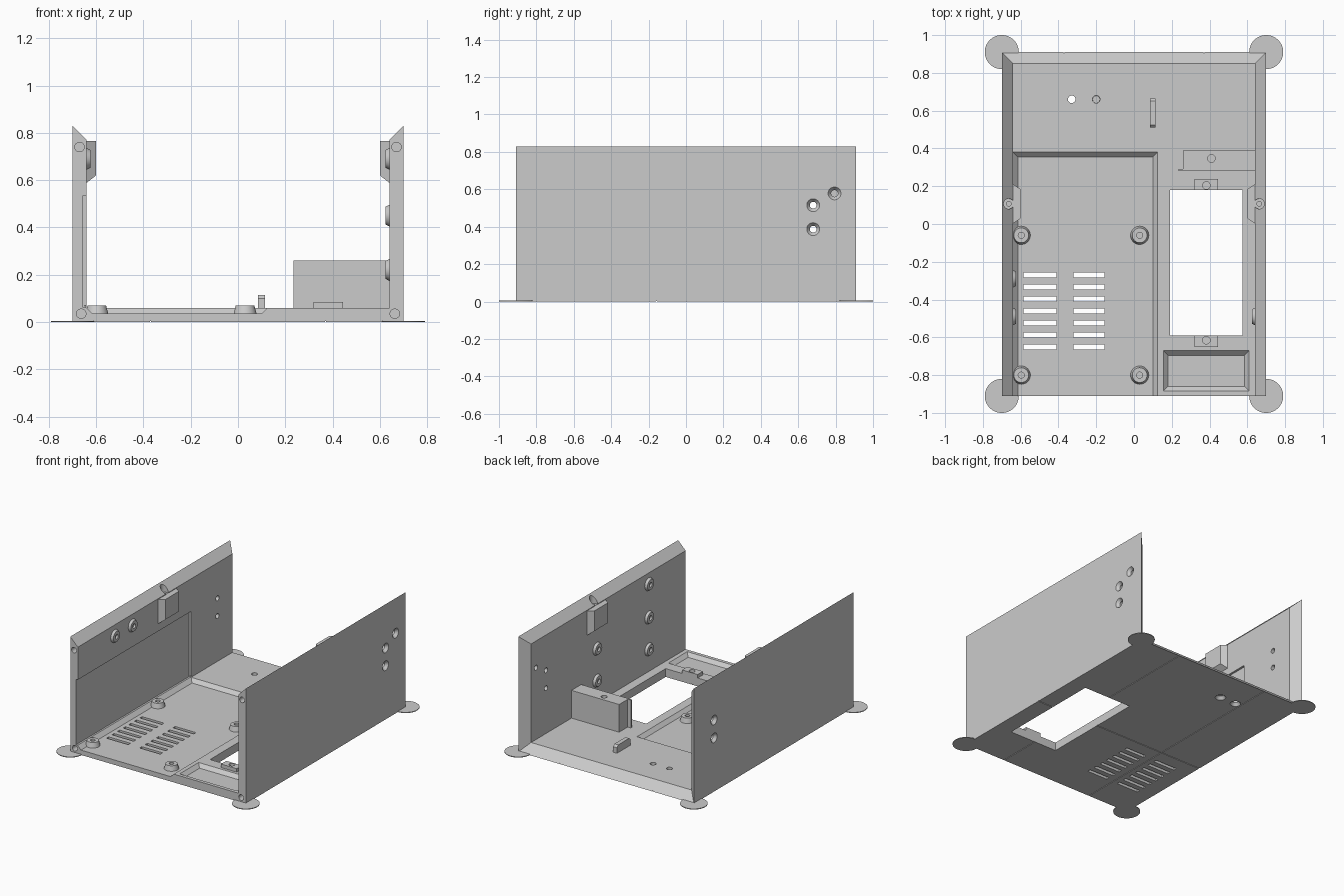
import bpy, bmesh, math
from mathutils import Matrix, Vector

if "Cube" in bpy.data.objects:
    bpy.data.objects.remove(bpy.data.objects["Cube"])

mat = bpy.data.materials.new("plain_grey")
mat.diffuse_color = (0.6, 0.6, 0.6, 1)
mat.use_nodes = True
mat.node_tree.nodes["Principled BSDF"].inputs["Base Color"].default_value = mat.diffuse_color


def finish(bm, name):
    bmesh.ops.recalc_face_normals(bm, faces=bm.faces)
    me = bpy.data.meshes.new(name)
    bm.to_mesh(me)
    bm.free()
    me.materials.append(mat)
    ob = bpy.data.objects.new(name, me)
    bpy.context.collection.objects.link(ob)
    return ob


def hull(name, pts):
    """Convex solid around a few points."""
    bm = bmesh.new()
    for p in pts:
        bm.verts.new(p)
    bmesh.ops.convex_hull(bm, input=bm.verts)
    bmesh.ops.dissolve_limit(bm, angle_limit=0.01, verts=bm.verts, edges=bm.edges)
    return finish(bm, name)


def frustum(name, r0, z0, r1, z1):
    """Solid between two level rectangles (x0, x1, y0, y1)."""
    return hull(name, [(x, y, z) for r, z in ((r0, z0), (r1, z1))
                       for x in r[:2] for y in r[2:]])


def box(name, x0, x1, y0, y1, z0, z1):
    return frustum(name, (x0, x1, y0, y1), z0, (x0, x1, y0, y1), z1)


def rod(name, start, direction, depth, r0, r1=None, seg=32):
    """Cylinder or cone from start along direction."""
    d = Vector(direction).normalized()
    m = (Matrix.Translation(Vector(start) + d * depth / 2)
         @ d.to_track_quat('Z', 'Y').to_matrix().to_4x4())
    bm = bmesh.new()
    bmesh.ops.create_cone(bm, cap_ends=True, segments=seg, radius1=r0,
                          radius2=r0 if r1 is None else r1, depth=depth, matrix=m)
    return finish(bm, name)


def cut(ob, *cutters):
    for c in cutters:
        c.hide_render = True
        mod = ob.modifiers.new("cut", 'BOOLEAN')
        mod.operation, mod.solver, mod.object = 'DIFFERENCE', 'EXACT', c
        bpy.context.view_layer.objects.active = ob
        bpy.ops.object.modifier_apply(modifier=mod.name)
        bpy.data.objects.remove(c, do_unlink=True)


def boss(name, pos, direction, height, r=0.047):
    """Tapered ring with a screw hole."""
    ob = rod(name, pos, direction, height, r, r * 0.8)
    d = Vector(direction)
    cut(ob, rod("hole", Vector(pos) + d * 0.004, direction, height, 0.016))
    return ob


# U-shaped tray: chamfered inwards at the wall tops and along the back
tray = box("tray", -0.70, 0.70, -0.91, 0.91, 0, 0.83)
cut(tray,
    box("cavity", -0.64, 0.64, -1, 1, 0.06, 1),
    hull("back_flare", [(s * x, y, z) for s in (-1, 1) for x, y, z in (
        (0.64, 0.85, 0.06), (0.64, 0.85, 1), (0.76, 0.97, -0.06), (0.76, 0.97, 1))]),
    frustum("top_flare", (-0.64, 0.64, -1, 1), 0.77, (-0.76, 0.76, -1, 1), 0.89))

# Recesses in the floor and the left wall
cut(tray,
    frustum("floor_recess", (-0.615, 0.10, -1, 0.355), 0.035,
            (-0.65, 0.135, -1, 0.39), 0.07),
    box("wall_recess", -0.655, -0.62, -1, 0.38, 0.062, 0.535),
    frustum("front_pocket", (0.18, 0.585, -0.86, -0.695), 0.035,
            (0.145, 0.62, -0.895, -0.66), 0.07),
    box("opening", 0.19, 0.575, -0.59, 0.18, -0.1, 0.2))

# Vent slots
for x0, x1 in ((-0.585, -0.41), (-0.32, -0.155)):
    for i in range(7):
        y = -0.27 - i * 0.0635
        cut(tray, box("slot", x0, x1, y - 0.0125, y + 0.0125, -0.1, 0.1))

# Countersunk floor holes
for x in (-0.33, -0.20):
    cut(tray, rod("hole", (x, 0.66, -0.1), (0, 0, 1), 0.3, 0.02),
        rod("sink", (x, 0.66, -0.002), (0, 0, 1), 0.024, 0.037, 0.019))

# Countersunk wall holes
for s, y, z in ((1, 0.68, 0.387), (1, 0.68, 0.515), (1, 0.794, 0.578),
                (-1, 0.68, 0.387), (-1, 0.68, 0.515)):
    cut(tray, rod("hole", (s * 0.8, y, z), (-s, 0, 0), 0.25, 0.018),
        rod("sink", (s * 0.702, y, z), (-s, 0, 0), 0.024, 0.036, 0.017))

for s in (-1, 1):
    # Blind holes in the front edges and the wall tops
    cut(tray, rod("hole", (s * 0.67, -0.95, 0.74), (0, 1, 0), 0.10, 0.02),
        rod("hole", (s * 0.663, -0.95, 0.035), (0, 1, 0), 0.10, 0.02),
        rod("hole", (s * 0.663, 0.107, 0.9), (0, 0, -1), 0.14, 0.027),
        rod("hole", (s * 0.663, 0.107, 0.8), (0, 0, -1), 0.15, 0.012))
    # Tapered clip blocks inside the walls
    hull("wall_clip", [(s * x, y, z) for x, y, z in (
        (0.645, 0.0, 0.765), (0.645, 0.214, 0.765), (0.645, 0.0, 0.585), (0.645, 0.214, 0.585),
        (0.60, 0.03, 0.765), (0.60, 0.184, 0.765), (0.60, 0.03, 0.62), (0.60, 0.184, 0.62))])
    # Round corner pads
    for y in (-0.91, 0.91):
        rod("corner_pad", (s * 0.70, y, 0), (0, 0, 1), 0.005, 0.09, seg=48)

# Fine grooves under the floor
for x in (-0.37, 0.37):
    cut(tray, box("groove", x - 0.003, x + 0.003, -1, 1, -0.1, 0.004))
cut(tray, box("groove", -1, 1, -0.160, -0.154, -0.1, 0.004))

# Floor standoffs
for x in (-0.597, 0.03):
    for y in (-0.06, -0.80):
        boss("standoff", (x, y, 0.033), (0, 0, 1), 0.037, 0.049)

# Wall bosses
for y, z in ((-0.49, 0.69), (-0.29, 0.69)):
    boss("left_wall_boss", (-0.642, y, z), (1, 0, 0), 0.018)
for y, z in ((-0.49, 0.69), (-0.49, 0.45), (-0.49, 0.22), (0.10, 0.45), (0.10, 0.22)):
    boss("right_wall_boss", (0.642, y, z), (-1, 0, 0), 0.018)

# Mounting tabs at both ends of the opening
for y0, y1, yc in ((0.18, 0.238, 0.204), (-0.65, -0.59, -0.615)):
    tab = box("opening_tab", 0.32, 0.445, y0, y1, 0.055, 0.085)
    cut(tab, rod("hole", (0.383, yc, 0.2), (0, 0, -1), 0.135, 0.02))

# Support block with a thin side lip
block = box("support_block", 0.26, 0.645, 0.28, 0.39, 0.055, 0.26)
cut(block, rod("hole", (0.41, 0.347, 0.3), (0, 0, -1), 0.12, 0.02))
box("block_lip", 0.235, 0.26, 0.28, 0.292, 0.055, 0.26)

# Small floor rib
hull("floor_rib", [(x, y, z) for x in (0.085, 0.115) for y, z in (
    (0.51, 0.055), (0.51, 0.10), (0.525, 0.115), (0.65, 0.115), (0.665, 0.10), (0.665, 0.055))])

# Smooth the round parts, keep edges sharp
for ob in bpy.context.scene.objects:
    ob.select_set(True)
bpy.context.view_layer.objects.active = tray
bpy.ops.object.shade_smooth_by_angle(angle=math.radians(25))
